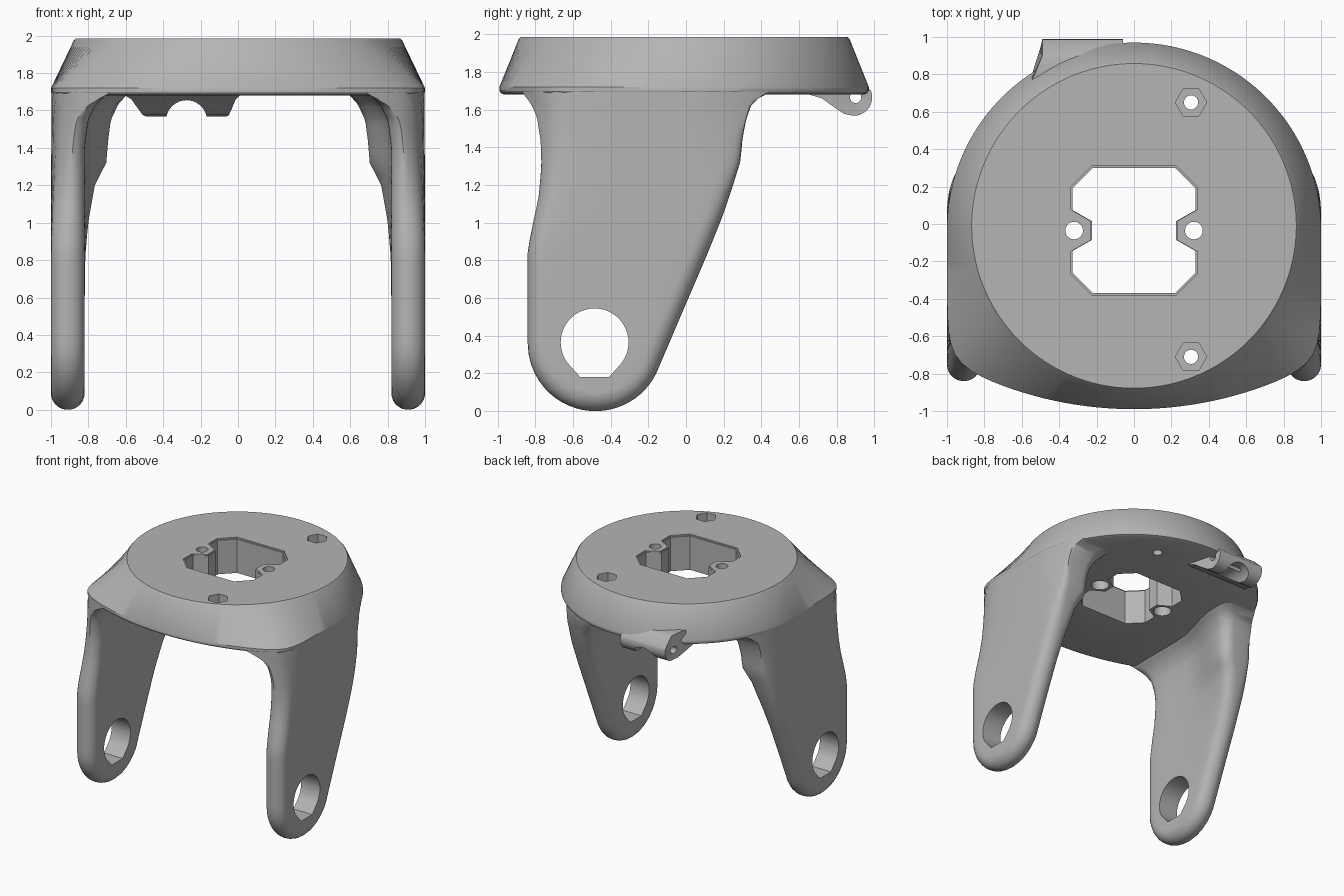
import bpy, bmesh, math
from math import sin, cos, pi, sqrt, hypot, atan2, asin

old = bpy.data.objects.get("Cube")
if old:
    bpy.data.objects.remove(old, do_unlink=True)

grey = bpy.data.materials.new("matte_grey")
grey.use_nodes = True
grey.diffuse_color = (0.46, 0.46, 0.46, 1)
grey.node_tree.nodes["Principled BSDF"].inputs["Base Color"].default_value = grey.diffuse_color


def loft(name, rings):
    """Closed solid skinned through rings of equal point count."""
    bm = bmesh.new()
    rows = [[bm.verts.new(p) for p in ring] for ring in rings]
    n = len(rows[0])
    for a, b in zip(rows, rows[1:]):
        for i in range(n):
            j = (i + 1) % n
            bm.faces.new((a[i], a[j], b[j], b[i]))
    bm.faces.new(rows[0][::-1])
    bm.faces.new(rows[-1])
    bmesh.ops.remove_doubles(bm, verts=bm.verts, dist=0.0002)
    bmesh.ops.recalc_face_normals(bm, faces=bm.faces)
    mesh = bpy.data.meshes.new(name)
    bm.to_mesh(mesh)
    bm.free()
    mesh.materials.append(grey)
    obj = bpy.data.objects.new(name, mesh)
    bpy.context.collection.objects.link(obj)
    return obj


def prism_z(outline, z0, z1):
    return loft("cutter", [[(x, y, z) for x, y in outline] for z in (z0, z1)])


def circle(cx, cy, r, n=32):
    return [(cx + r * cos(2 * pi * i / n), cy + r * sin(2 * pi * i / n)) for i in range(n)]


def cut(obj, cutters):
    bpy.context.view_layer.objects.active = obj
    for c in cutters:
        mod = obj.modifiers.new("cut", 'BOOLEAN')
        mod.operation = 'DIFFERENCE'
        mod.solver = 'EXACT'
        mod.object = c
        bpy.ops.object.modifier_apply(modifier=mod.name)
        bpy.data.objects.remove(c, do_unlink=True)


def smooth(obj, angle=30):
    bpy.ops.object.select_all(action='DESELECT')
    obj.select_set(True)
    bpy.context.view_layer.objects.active = obj
    bpy.ops.object.shade_smooth_by_angle(angle=math.radians(angle))


def ramp(keys, t):
    """Piecewise curve through (t, value) keys."""
    if t <= keys[0][0]:
        return keys[0][1]
    for (a, u), (b, v) in zip(keys, keys[1:]):
        if t <= b:
            return u + (v - u) * (t - a) / (b - a)
    return keys[-1][1]


def ease(a, b, t):
    t = min(1, max(0, (t - a) / (b - a)))
    return t * t * (3 - 2 * t)


def ray_circle(cy, r, c, s):
    return s * cy + sqrt(r * r - (c * cy) ** 2)


def rim(angle):
    """Radius of the plate rim: round back, straight sides, shallow front arc."""
    c, s = cos(angle), sin(angle)
    if s >= 0:
        return ray_circle(-0.03, 1.0, c, s)
    side = 1 / max(abs(c), 0.01)
    front = ray_circle(1.04, 2.03, c, s)
    return (side ** -16 + front ** -16) ** (-1 / 16)


# Top plate: rim outline lofted up to a circle
SEG = 120
angles = [2 * pi * i / SEG for i in range(SEG)]


def rim_ring(z, k):
    return [(k * rim(a) * cos(a), k * rim(a) * sin(a), z) for a in angles]


def disc_ring(z, r):
    return [(r * cos(a), -0.01 + r * sin(a), z) for a in angles]


plate = loft("top_plate", [rim_ring(1.68, 0.975), rim_ring(1.688, 0.993), rim_ring(1.70, 1.0),
                           rim_ring(1.72, 1.0), disc_ring(1.972, 0.879), disc_ring(1.985, 0.868)])

# Central window: chamfered square with a notch at each side for a screw boss
quarter = [(0.225, -0.05), (0.225, 0.05), (0.33, 0.11), (0.33, 0.225), (0.22, 0.335)]
half = quarter[1:] + [(-x, y) for x, y in quarter[:0:-1]]
window = [(x, y - 0.035) for x, y in half + [(-x, -y) for x, y in half]]
lip = [(x * 1.03, -0.035 + (y + 0.035) * 1.03) for x, y in window]
cutters = [prism_z(window, 1.5, 2.1), prism_z(lip, 1.973, 2.1)]
for sx in (1, -1):
    cutters += [prism_z(circle(sx * 0.32, -0.035, 0.047), 1.5, 2.1),
                prism_z(circle(sx * 0.32, -0.035, 0.07), 1.5, 1.78)]
# Hexagonal nut pockets with through holes
for y in (0.65, -0.71):
    cutters += [prism_z(circle(0.305, y, 0.084, 6), 1.89, 2.1),
                prism_z(circle(0.305, y, 0.038), 1.5, 2.1)]
cut(plate, cutters)
smooth(plate)

# Legs: horizontal sections with rounded edges, flaring into the plate
FRONT = [(0.36, -0.84), (0.85, -0.84), (1.0, -0.815), (1.15, -0.785), (1.3, -0.77), (1.45, -0.775),
         (1.55, -0.795), (1.62, -0.83), (1.66, -0.88), (1.7, -0.96)]
BACK = [(0.2, -0.158), (0.57, 0), (0.85, 0.12), (1.05, 0.2), (1.2, 0.25), (1.33, 0.29),
        (1.45, 0.3), (1.55, 0.32), (1.62, 0.345), (1.66, 0.385), (1.7, 0.46)]
INNER = [(1.4, 0.82), (1.55, 0.8), (1.63, 0.76), (1.7, 0.69)]
BULGE = [(0.5, 0), (0.8, 0.005), (1.0, 0.025), (1.2, 0.06), (1.33, 0.125), (1.6, 0.12), (1.7, 0.11)]
R, EDGE, FOOT_Y = 0.36, 0.088, -0.48


def leg_ring(z, sign):
    def arc(d):
        return sqrt(max(0, (R - d) ** 2 - (R - z) ** 2))

    def front(d):
        return FOOT_Y - arc(d) if z < R else ramp(FRONT, z) + d

    def back(d):
        return FOOT_Y + arc(d) if z < 0.2 else ramp(BACK, z) - d * 1.12

    low = asin(max(0, 1 - z / EDGE))
    corner = []
    for i in range(7):
        a = low + (pi / 2 - low) * i / 6
        corner.append((EDGE * (1 - cos(a)), EDGE * (1 - sin(a))))
    flat = corner[0]
    y0, y1 = front(flat[1]), back(flat[1])
    spans = [y0 + (y1 - y0) * i / 9 for i in range(1, 9)]
    pts = [(1, x, front(d)) for x, d in corner]
    pts += [(0, x, front(d)) for x, d in corner[::-1]]
    pts += [(0, flat[0], y) for y in spans]
    pts += [(0, x, back(d)) for x, d in corner]
    pts += [(1, x, back(d)) for x, d in corner[::-1]]
    pts += [(1, flat[0], y) for y in spans[::-1]]
    ring = []
    for outer, inset, y in pts:
        if outer:
            x = 1 - inset
        else:
            x = ramp(INNER, z) - ramp(BULGE, z) * ease(-0.3, 0.25, y) + inset
        # keep the upper leg inside the plate rim
        limit = 0.998 * rim(atan2(y, x))
        k = 1 + (min(1, limit / hypot(x, y)) - 1) * ease(0.85, 1.6, z)
        ring.append((sign * x * k, y * k, z))
    return ring


heights = [0.001, 0.006, 0.015, 0.03, 0.05, 0.07, 0.09, 0.12, 0.16, 0.2, 0.25, 0.3, 0.36]
heights += [0.36 + 0.06 * i for i in range(1, 20)]
heights += [1.53, 1.56, 1.59, 1.62, 1.64, 1.66, 1.675, 1.69, 1.7]

# Bearing hole: round with a flat, chamfered bottom
hole = [(-0.485 + 0.18 * cos(a), 0.365 + 0.18 * sin(a))
        for a in [-pi / 4 + 1.5 * pi * i / 36 for i in range(37)]]
hole += [(-0.56, 0.18), (-0.41, 0.18)]
for name, sign in (("left_leg", 1), ("right_leg", -1)):
    leg = loft(name, [leg_ring(z, sign) for z in heights])
    cut(leg, [loft("cutter", [[(sign * x, y, z) for y, z in hole] for x in (0.5, 1.2)])])
    smooth(leg, 35)

# Hinge tab under the back rim: rounded profile flaring toward the plate
profile = [(0.55, 1.75), (0.62, 1.69), (0.72, 1.66), (0.79, 1.61), (0.84, 1.577)]
profile += [(0.89 + 0.098 * cos(a), 1.665 + 0.098 * sin(a))
            for a in [-pi / 2 + pi * 0.62 * i / 12 for i in range(13)]]
profile += [(0.9, 1.78), (0.8, 1.8)]


def tab_ring(x, flare):
    return [(x + flare * max(0, 0.88 - y), y, z) for y, z in profile]


tab = loft("hinge_tab", [tab_ring(-0.49, -0.5), tab_ring(-0.06, 0.3)])
arch = [(-0.275 + x, 1.545 + z) for x, z in circle(0, 0, 0.11)]
pin = circle(0.9, 1.665, 0.03, 20)
cut(tab, [loft("cutter", [[(x, y, z) for x, z in arch] for y in (0.5, 1.2)]),
          loft("cutter", [[(x, y, z) for y, z in pin] for x in (-0.7, 0.1)])])
smooth(tab)
